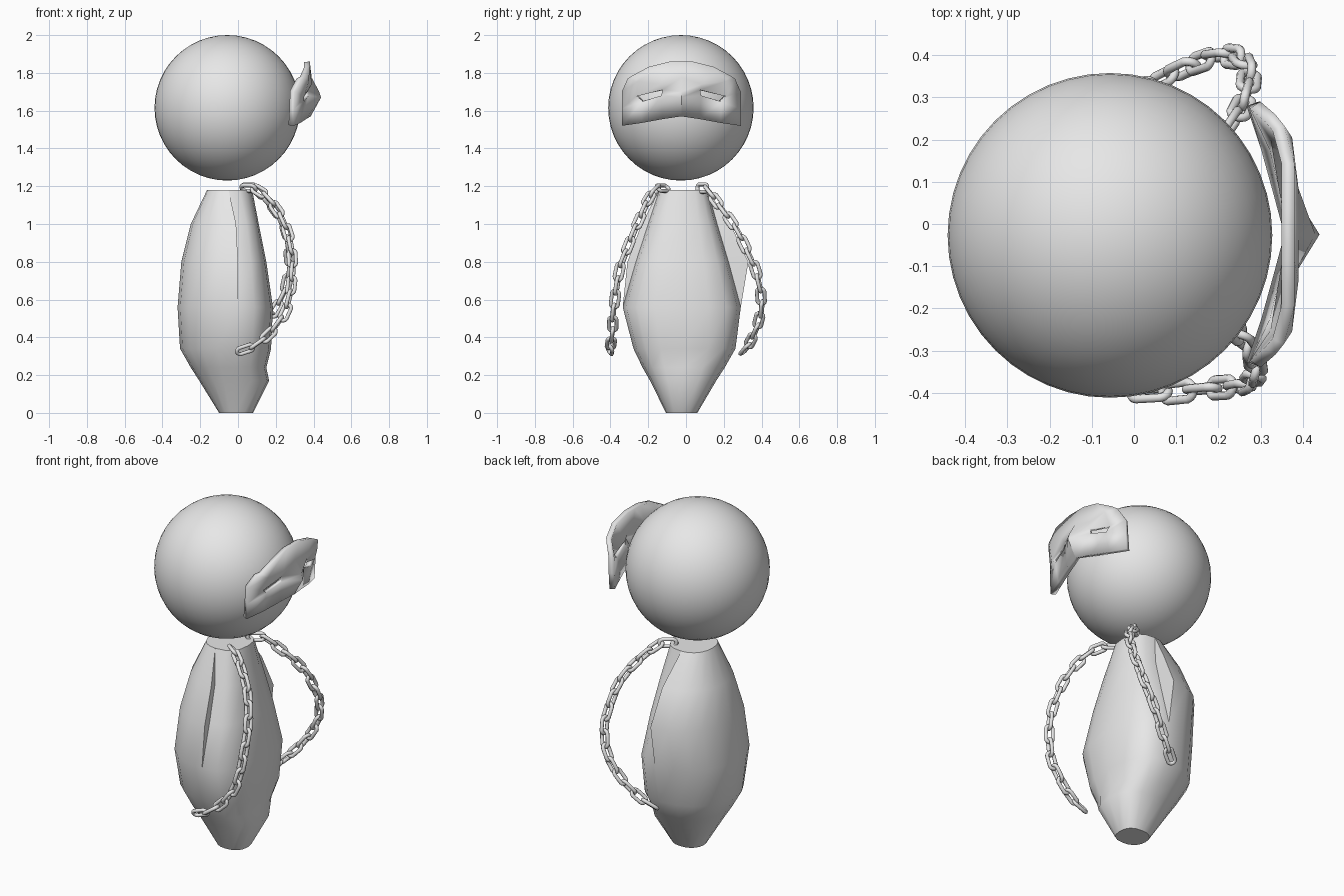
import bpy, bmesh, math
from mathutils import Vector

if "Cube" in bpy.data.objects:
    bpy.data.objects.remove(bpy.data.objects["Cube"])

grey = bpy.data.materials.new("plain_grey")
grey.diffuse_color = (0.8, 0.8, 0.8, 1)
grey.use_nodes = True
grey.node_tree.nodes["Principled BSDF"].inputs["Base Color"].default_value = grey.diffuse_color


def finish(obj, angle=40):
    obj.data.materials.clear()
    obj.data.materials.append(grey)
    bpy.ops.object.select_all(action='DESELECT')
    obj.select_set(True)
    bpy.context.view_layer.objects.active = obj
    bpy.ops.object.shade_smooth_by_angle(angle=math.radians(angle))


def from_bmesh(bm, name):
    mesh = bpy.data.meshes.new(name)
    bm.to_mesh(mesh)
    bm.free()
    obj = bpy.data.objects.new(name, mesh)
    bpy.context.collection.objects.link(obj)
    return obj


# Round head
bpy.ops.mesh.primitive_uv_sphere_add(segments=48, ring_count=24, radius=0.385,
                                     location=(-0.057, -0.027, 1.615))
head = bpy.context.object
head.name = "head"
finish(head)

# Robe: rounded back cloak stepping in to a narrower front panel
# z, back x, seam x, front x, cloak y-, cloak y+, panel y-, panel y+
LEVELS = [
    (0.00, -0.10, -0.01, 0.08, -0.106, 0.06, -0.106, 0.06),
    (0.17, -0.205, -0.01, 0.165, -0.19, 0.16, -0.19, 0.16),
    (0.24, -0.25, -0.01, 0.15, -0.23, 0.205, -0.23, 0.205),
    (0.34, -0.307, -0.01, 0.175, -0.278, 0.262, -0.278, 0.262),
    (0.56, -0.32, 0.00, 0.185, -0.335, 0.29, -0.335, 0.29),
    (0.80, -0.30, 0.00, 0.15, -0.31, 0.33, -0.265, 0.225),
    (1.00, -0.25, -0.01, 0.11, -0.235, 0.235, -0.20, 0.165),
    (1.18, -0.164, -0.05, 0.075, -0.14, 0.115, -0.14, 0.115),
]


def half_ring(xw, xe, y0, y1, count, power):
    """Half superellipse from y0 to y1 bulging towards xe."""
    out = []
    for i in range(count):
        a = math.pi * i / (count - 1)
        c, s = math.cos(a), max(0.0, math.sin(a))
        c = math.copysign(abs(c) ** power, c)
        out.append((xw + (xe - xw) * s ** power,
                    (y0 + y1) / 2 - (y1 - y0) / 2 * c))
    return out


bm = bmesh.new()
rings = []
for z, xb, xs, xf, c0, c1, p0, p1 in LEVELS:
    pts = half_ring(xs, xf, p0, p1, 9, 0.8) + half_ring(xs, xb, c1, c0, 11, 0.92)
    rings.append([bm.verts.new((x, y, z)) for x, y in pts])
for lo, hi in zip(rings, rings[1:]):
    n = len(lo)
    for i in range(n):
        j = (i + 1) % n
        bm.faces.new((lo[i], lo[j], hi[j], hi[i]))
bm.faces.new(rings[0][::-1])
bm.faces.new(rings[-1])
bmesh.ops.remove_doubles(bm, verts=bm.verts[:], dist=0.0005)
bmesh.ops.recalc_face_normals(bm, faces=bm.faces[:])
finish(from_bmesh(bm, "robe"))

# Half mask with nose ridge and slit eyes; rows of (side offset, z, x)
MASK = [
    [(0, 1.57, .385), (.10, 1.555, .36), (.21, 1.535, .33), (.315, 1.52, .295)],
    [(0, 1.67, .44), (.105, 1.68, .375), (.21, 1.648, .35), (.315, 1.61, .30)],
    [(0, 1.70, .43), (.10, 1.71, .375), (.24, 1.675, .35), (.315, 1.70, .30)],
    [(0, 1.775, .39), (.11, 1.74, .39), (.23, 1.755, .375), (.285, 1.768, .335)],
    [(0, 1.86, .38), (.06, 1.86, .38), (.17, 1.833, .38), (.26, 1.785, .355)],
]
bm = bmesh.new()
grid = []
for row in MASK:
    full = [(-u, z, x) for u, z, x in row[:0:-1]] + row
    grid.append([bm.verts.new((x, u - 0.025, z)) for u, z, x in full])
for r in range(4):
    for c in range(6):
        if r == 1 and c in (1, 4):      # eye slits stay open
            continue
        bm.faces.new((grid[r][c], grid[r][c + 1], grid[r + 1][c + 1], grid[r + 1][c]))
mask = from_bmesh(bm, "mask")
solid = mask.modifiers.new("thickness", 'SOLIDIFY')
solid.thickness = 0.03
solid.offset = -1
finish(mask)


# Hanging chains of alternating oval links
def point_at(path, d):
    for a, b in zip(path, path[1:]):
        seg = (b - a).length
        if d <= seg:
            return a.lerp(b, d / seg)
        d -= seg
    return path[-1].copy()


def chain(name, coords, links=16, wire=0.0105, bend=0.0205, straight=0.025):
    path = [Vector(p) for p in coords]
    total = sum((b - a).length for a, b in zip(path, path[1:]))
    inset = straight + bend
    step = (total - 2 * inset) / (links - 1)
    bm = bmesh.new()
    for k in range(links):
        d = inset + k * step
        mid = point_at(path, d)
        t = (point_at(path, d + 0.04) - point_at(path, d - 0.04)).normalized()
        side = t.cross(Vector((1, 0.3, 0.2))).normalized()
        up = t.cross(side)
        a = math.radians(30 + 90 * (k % 2))
        w = side * math.cos(a) + up * math.sin(a)
        n = t.cross(w)
        loops = []
        for i in range(16):
            ang = 2 * math.pi * (i + 0.5) / 16
            c, s = math.cos(ang), math.sin(ang)
            centre = mid + t * (c * bend + math.copysign(straight, c)) + w * (s * bend)
            out = t * c + w * s
            loops.append([bm.verts.new(centre + wire * (out * math.cos(q) + n * math.sin(q)))
                          for q in (j * math.pi / 4 for j in range(8))])
        for i in range(16):
            p, q = loops[i], loops[(i + 1) % 16]
            for j in range(8):
                bm.faces.new((p[j], q[j], q[(j + 1) % 8], p[(j + 1) % 8]))
    bmesh.ops.recalc_face_normals(bm, faces=bm.faces[:])
    finish(from_bmesh(bm, name), 60)


chain("front_chain", [
    (.02, -.095, 1.19), (.09, -.15, 1.19), (.16, -.195, 1.14), (.23, -.24, 1.04),
    (.265, -.28, .95), (.285, -.315, .86), (.29, -.35, .77), (.28, -.37, .65),
    (.25, -.385, .53), (.17, -.39, .42), (.08, -.40, .35), (-.005, -.405, .322)])
chain("rear_chain", [
    (.02, .06, 1.19), (.09, .11, 1.19), (.16, .16, 1.12), (.22, .22, 1.04),
    (.255, .275, .96), (.27, .32, .865), (.275, .365, .77), (.25, .395, .65),
    (.20, .40, .55), (.13, .375, .45), (.05, .335, .365), (-.02, .295, .315)])
